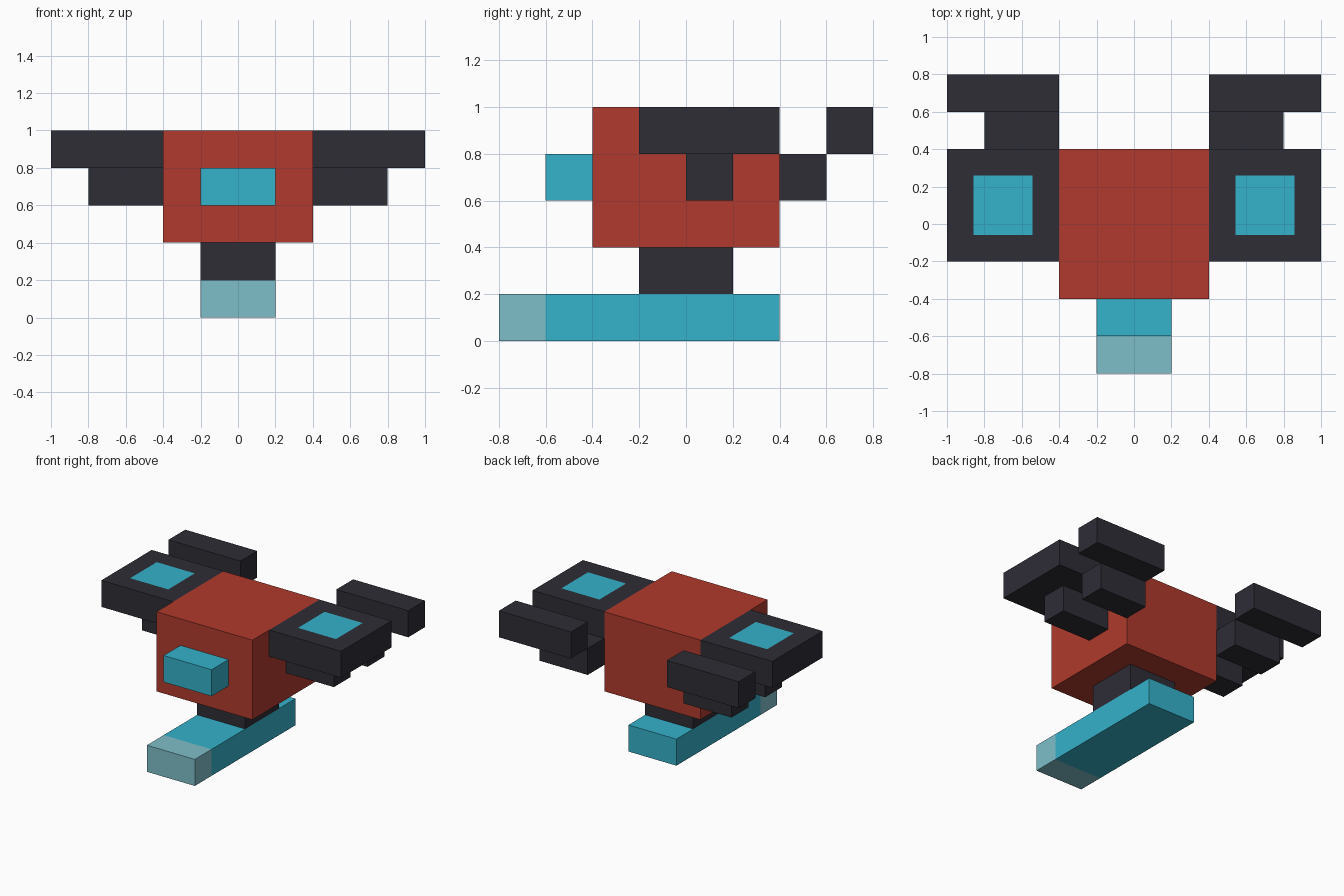
import bpy
import bmesh
from mathutils import Matrix, Vector

if "Cube" in bpy.data.objects:
    bpy.data.objects.remove(bpy.data.objects["Cube"])


def material(name, rgb):
    """Flat material from 0-255 sRGB values, stored as linear."""
    def lin(c):
        c /= 255
        return c / 12.92 if c <= 0.04045 else ((c + 0.055) / 1.055) ** 2.4
    mat = bpy.data.materials.new(name)
    mat.diffuse_color = (*[lin(c) for c in rgb], 1)
    mat.use_nodes = True
    mat.node_tree.nodes["Principled BSDF"].inputs["Base Color"].default_value = mat.diffuse_color
    return mat


red = material("brick_red", (176, 58, 45))
dark = material("charcoal", (46, 45, 54))
cyan = material("cyan", (53, 178, 203))
pale = material("pale_teal", (127, 191, 201))


def box(name, lo, hi, mats, mirror=False, inset=0):
    """Box between two corners; optional inset top panel in the second material."""
    lo, hi = Vector(lo), Vector(hi)
    bm = bmesh.new()
    bmesh.ops.create_cube(bm, size=1, matrix=Matrix.Translation((lo + hi) / 2)
                          @ Matrix.Diagonal((*(hi - lo), 1)))
    if inset:
        bm.normal_update()
        top = max(bm.faces, key=lambda f: f.normal.z)
        bmesh.ops.inset_individual(bm, faces=[top], thickness=inset)
        top.material_index = 1
    mesh = bpy.data.meshes.new(name)
    bm.to_mesh(mesh)
    bm.free()
    for m in mats:
        mesh.materials.append(m)
    obj = bpy.data.objects.new(name, mesh)
    bpy.context.collection.objects.link(obj)
    if mirror:
        obj.modifiers.new("mirror", 'MIRROR').use_axis[0] = True
    return obj


# Central body, nose and neck
box("body", (-0.4, -0.4, 0.4), (0.4, 0.4, 1.0), [red])
box("nose", (-0.2, -0.6, 0.6), (0.2, -0.4, 0.8), [cyan])
box("neck", (-0.2, -0.2, 0.2), (0.2, 0.2, 0.4), [dark])

# Base board with a paler front tip
box("base_board", (-0.2, -0.6, 0.0), (0.2, 0.4, 0.2), [cyan])
box("base_tip", (-0.2, -0.8, 0.0), (0.2, -0.6, 0.2), [pale])

# Mirrored side parts: wing with a cyan top panel, lower fin, rear bars
box("wings", (0.4, -0.2, 0.8), (1.0, 0.4, 1.0), [dark, cyan], True, inset=0.2)
box("lower_fins", (0.4, 0.0, 0.6), (0.8, 0.2, 0.8), [dark], True)
box("rear_links", (0.4, 0.4, 0.6), (0.8, 0.6, 0.8), [dark], True)
box("rear_bars", (0.4, 0.6, 0.8), (1.0, 0.8, 1.0), [dark], True)
